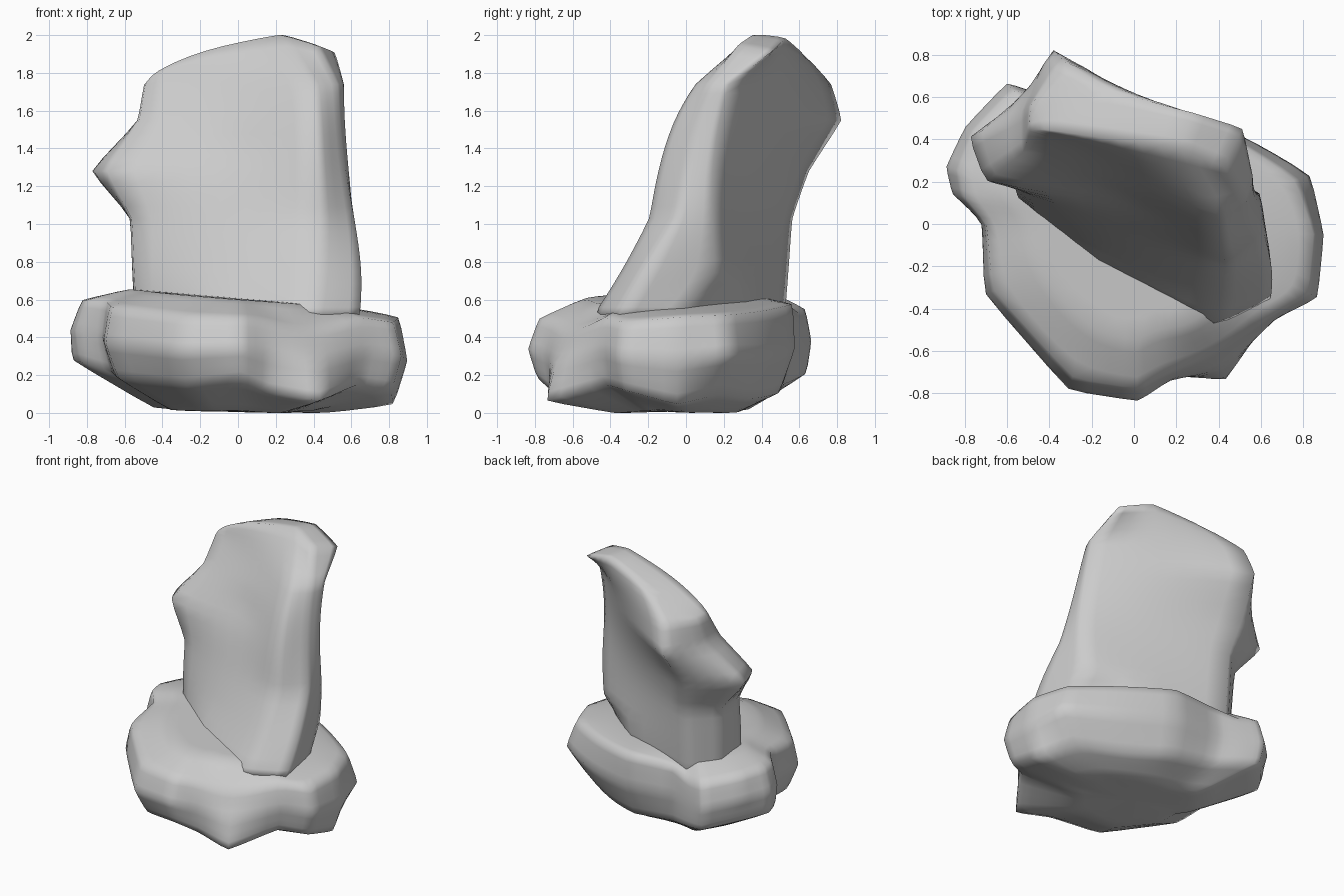
import bpy, bmesh


def loft(name, rings, crease, strip_caps):
    """Skin closed rings of 3D points, cap the ends, then soften the facets."""
    bm = bmesh.new()
    rows = [[bm.verts.new(p) for p in ring] for ring in rings]
    n = len(rows[0])
    for a, b in zip(rows, rows[1:]):
        for i in range(n):
            j = (i + 1) % n
            bm.faces.new((a[i], a[j], b[j], b[i]))
    for row in (rows[0], rows[-1]):
        if strip_caps:
            for i in range(n // 2 - 1):
                bm.faces.new((row[i], row[i + 1], row[n - 2 - i], row[n - 1 - i]))
        else:
            bmesh.ops.poke(bm, faces=[bm.faces.new(row)])
    bmesh.ops.recalc_face_normals(bm, faces=bm.faces[:])
    layer = bm.edges.layers.float.new("crease_edge")
    for e in bm.edges:
        if e.calc_face_angle(0) > 0.3:
            e[layer] = crease
    mesh = bpy.data.meshes.new(name)
    bm.to_mesh(mesh)
    bm.free()
    obj = bpy.data.objects.new(name, mesh)
    bpy.context.collection.objects.link(obj)
    sub = obj.modifiers.new("soften", 'SUBSURF')
    sub.levels = sub.render_levels = 2
    bpy.ops.object.select_all(action='DESELECT')
    obj.select_set(True)
    bpy.context.view_layer.objects.active = obj
    bpy.ops.object.shade_smooth()
    return obj


# base rock: outline columns (x, y, lower z, upper z, lower scale, upper scale)
columns = [
    (0.84, 0.23, 0.10, 0.52, .80, .91), (0.50, 0.44, 0.06, 0.54, .78, .94),
    (0.10, 0.58, 0.10, 0.58, .85, .98), (-0.28, 0.56, 0.15, 0.58, .93, .96),
    (-0.46, 0.63, 0.19, 0.53, .97, .95), (-0.60, 0.67, 0.21, 0.55, .96, .95),
    (-0.80, 0.46, 0.26, 0.59, .97, .95), (-0.89, 0.27, 0.28, 0.60, .99, .93),
    (-0.86, 0.14, 0.27, 0.60, .97, .94), (-0.72, 0.00, 0.22, 0.59, .94, .97),
    (-0.71, -0.33, 0.18, 0.56, .90, .95), (-0.31, -0.79, 0.14, 0.51, .88, .93),
    (0.02, -0.84, 0.18, 0.50, .94, .93), (0.17, -0.74, 0.11, 0.49, .96, .94),
    (0.44, -0.75, 0.06, 0.40, 1.0, .84), (0.67, -0.45, 0.15, 0.51, .95, .96),
    (0.87, -0.35, 0.12, 0.48, .94, .95), (0.90, -0.05, 0.04, 0.51, .92, .95),
]
base_rings = [
    [(x * 0.5, y * 0.5, zl * 0.12 - 0.01) for x, y, zl, zh, a, b in columns],
    [(x * a, y * a, zl) for x, y, zl, zh, a, b in columns],
    [(x, y, zl * 0.5 + zh * 0.5) if b != .84
     else (x * .95, y * .92, zl * 0.4 + zh * 0.6) for x, y, zl, zh, a, b in columns],
    [(x * b, y * b, zh) for x, y, zl, zh, a, b in columns],
    [(x * 0.66, y * 0.66, 0.61 - 0.05 * x + 0.01 * y) for x, y, zl, zh, a, b in columns],
]
loft("base_rock", base_rings, 0.65, False)

# upright slab: leaning cross-sections at rising heights, with a bump on the left
sections = [
    (0.50, [(-.54, .11), (-.20, -.21), (.38, -.51), (.65, -.37), (.62, -.05), (.24, .32), (-.38, .53), (-.55, .36)]),
    (0.74, [(-.56, .13), (-.15, -.13), (.42, -.35), (.67, -.24), (.58, .16), (.22, .34), (-.38, .55), (-.56, .37)]),
    (1.03, [(-.57, .17), (-.09, -.02), (.44, -.20), (.62, -.05), (.61, .14), (.2, .33), (-.38, .57), (-.57, .39)]),
    (1.28, [(-.71, .20), (-.07, .08), (.43, -.16), (.57, .00), (.59, .13), (.2, .38), (-.42, .66), (-.79, .41)]),
    (1.55, [(-.53, .34), (-.06, .21), (.42, -.08), (.54, .06), (.57, .17), (.2, .47), (-.39, .84), (-.53, .53)]),
    (1.74, [(-.50, .44), (-.08, .32), (.40, .04), (.53, .12), (.57, .22), (.2, .53), (-.34, .78), (-.49, .56)]),
]
slab_rings = [[(x, y, z) for x, y in pts] for z, pts in sections]
slab_rings.append([(-.46, .45, 1.80), (-.20, .41, 1.93), (.22, .36, 2.01), (.42, .27, 1.95),
                   (.52, .46, 1.91), (.28, .53, 1.99), (-.12, .63, 1.90), (-.38, .66, 1.77)])
loft("upright_slab", slab_rings, 0.7, True)
